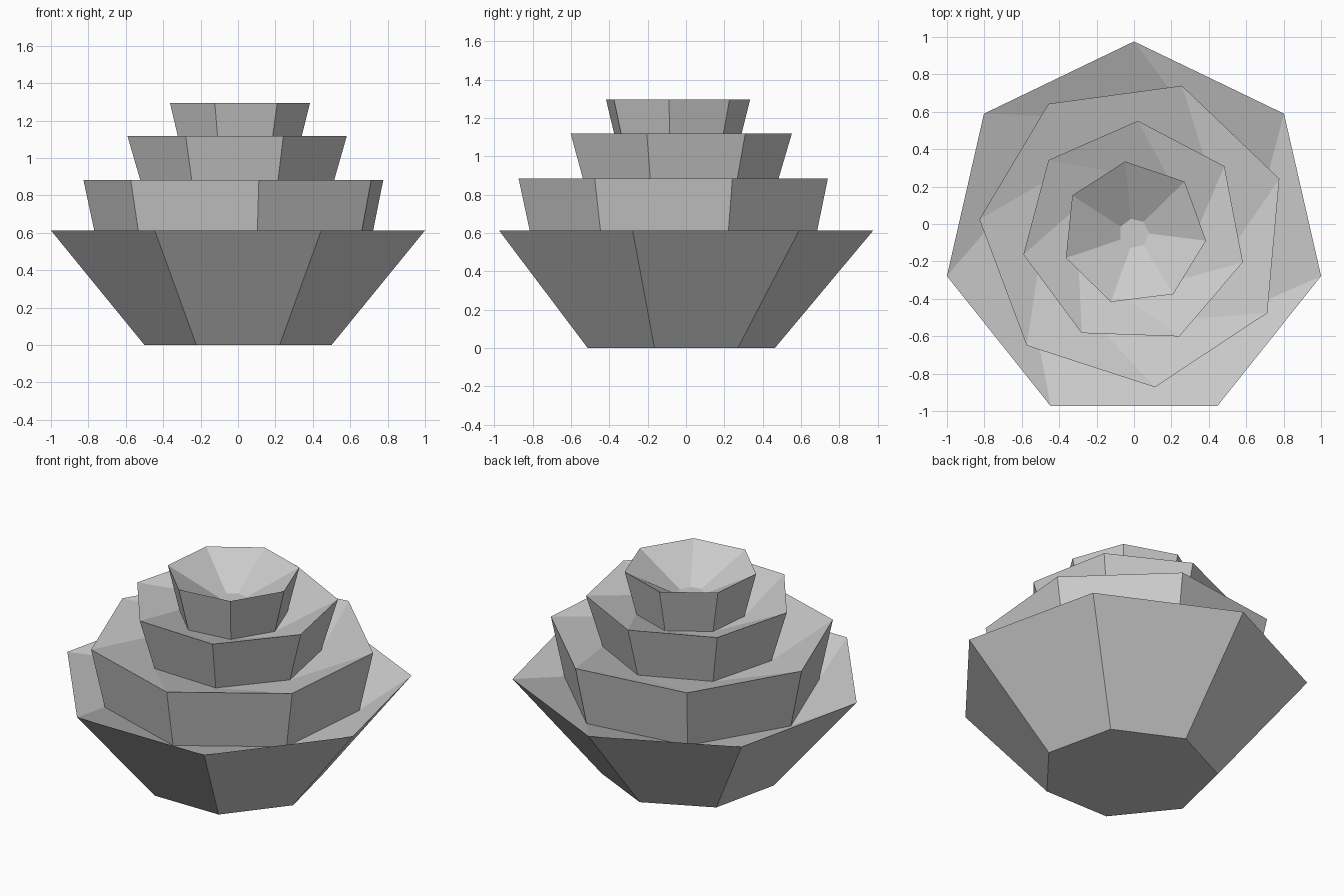
import bpy
from math import cos, sin, radians

if "Cube" in bpy.data.objects:
    bpy.data.objects.remove(bpy.data.objects["Cube"])

SIDES = 7
CENTRE_Y = -0.05

# Profile of the rosette: (radius, height, twist angle in degrees)
PROFILE = [
    (0.513, 0.00, 90), (1.026, 0.613, 90),     # base bowl
    (0.75, 0.512, 72), (0.83, 0.883, 72),      # second tier
    (0.507, 0.797, 36.6), (0.602, 1.118, 36.6),  # third tier
    (0.318, 1.02, -5.8), (0.387, 1.295, -5.8),  # top tier
    (0.08, 1.13, -1),                          # floor of the cup
]

verts = []
for radius, z, twist in PROFILE:
    for k in range(SIDES):
        a = radians(twist + 360 * k / SIDES)
        verts.append((radius * cos(a), radius * sin(a) + CENTRE_Y, z))

# Bridge consecutive rings, then cap the bottom and the cup floor
faces = [list(reversed(range(SIDES)))]
for r in range(len(PROFILE) - 1):
    for k in range(SIDES):
        n = (k + 1) % SIDES
        lo, hi = r * SIDES, (r + 1) * SIDES
        faces.append((lo + k, lo + n, hi + n, hi + k))
last = (len(PROFILE) - 1) * SIDES
faces.append(list(range(last, last + SIDES)))

mesh = bpy.data.meshes.new("tiered_rosette")
mesh.from_pydata(verts, [], faces)
mesh.update()
bpy.context.collection.objects.link(bpy.data.objects.new("tiered_rosette", mesh))
